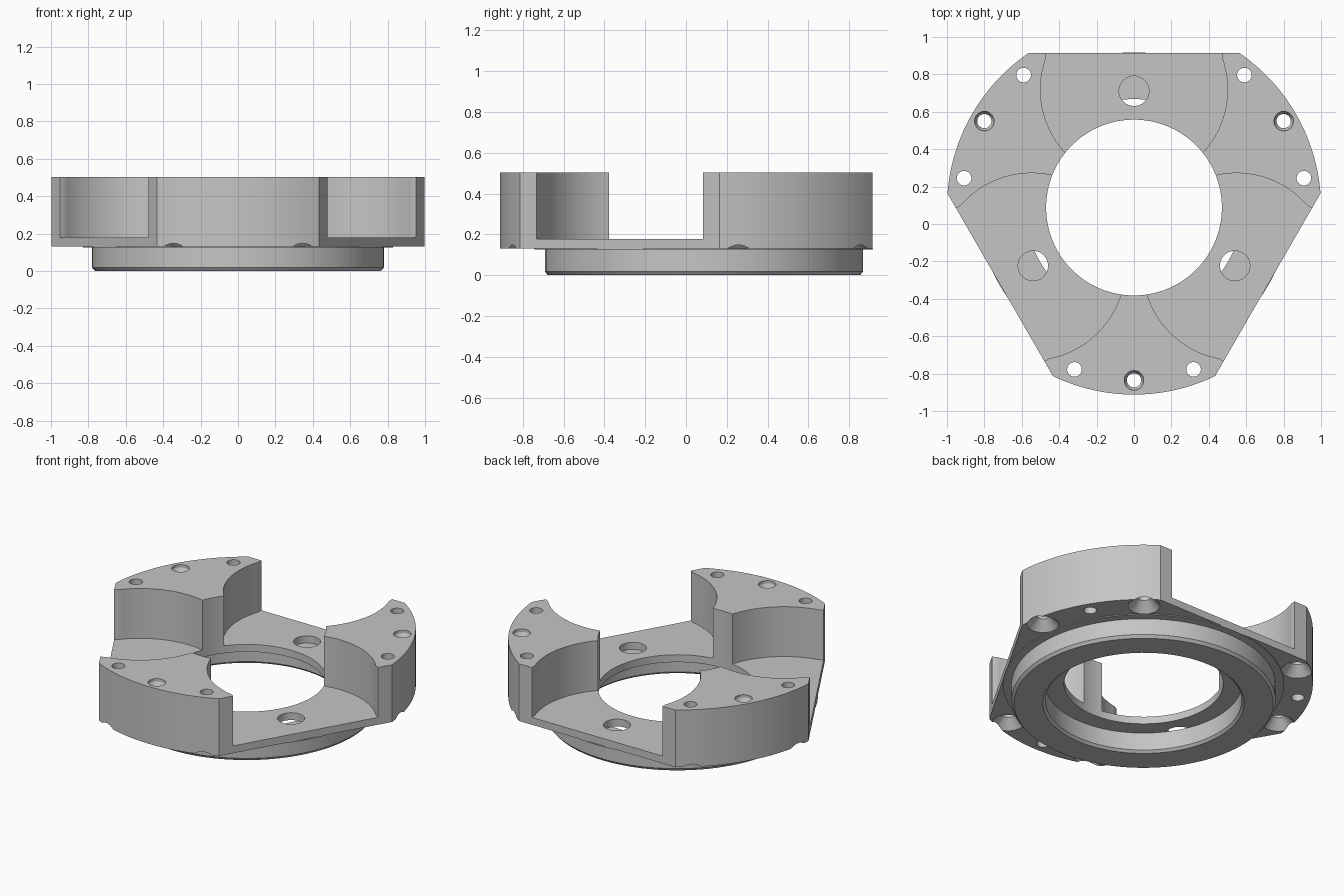
import bpy, bmesh, math
from mathutils import Matrix

if "Cube" in bpy.data.objects:
    bpy.data.objects.remove(bpy.data.objects["Cube"])

CY = 0.088                      # y of the common axis
TAU = math.tau
Z0, FLOOR, TOP = 0.13, 0.178, 0.503
BORE, FLAT, PR, PC = 0.47, 0.826, 0.5, 0.632   # bore, flat, pocket radius and centre

metal = bpy.data.materials.new("grey metal")
metal.diffuse_color = (0.56, 0.56, 0.56, 1)
metal.use_nodes = True
metal.node_tree.nodes["Principled BSDF"].inputs["Base Color"].default_value = metal.diffuse_color


def finish(name, bm):
    bmesh.ops.recalc_face_normals(bm, faces=bm.faces)
    me = bpy.data.meshes.new(name)
    bm.to_mesh(me)
    bm.free()
    me.materials.append(metal)
    ob = bpy.data.objects.new(name, me)
    bpy.context.collection.objects.link(ob)
    return ob


def lathe(name, profile, x=0.0, y=0.0, steps=96, closed=True):
    """Spin a (radius, z) profile; an open profile gets end caps."""
    bm = bmesh.new()
    rings = [[bm.verts.new((x + r * math.cos(TAU * i / steps),
                            y + CY + r * math.sin(TAU * i / steps), z))
              for i in range(steps)] for r, z in profile]
    pairs = list(zip(rings, rings[1:]))
    if closed:
        pairs.append((rings[-1], rings[0]))
    else:
        bm.faces.new(rings[0])
        bm.faces.new(rings[-1])
    for a, b in pairs:
        for i in range(steps):
            j = (i + 1) % steps
            bm.faces.new((a[i], a[j], b[j], b[i]))
    return finish(name, bm)


def cut(body, cutter):
    mod = body.modifiers.new("cut", "BOOLEAN")
    mod.operation, mod.solver, mod.object = "DIFFERENCE", "EXACT", cutter
    bpy.context.view_layer.objects.active = body
    bpy.ops.object.modifier_apply(modifier=mod.name)
    bpy.data.objects.remove(cutter)


def smooth(ob):
    bpy.ops.object.select_all(action="DESELECT")
    ob.select_set(True)
    bpy.context.view_layer.objects.active = ob
    bpy.ops.object.shade_smooth_by_angle(angle=math.radians(25))


def polar(radius, degrees):
    a = math.radians(degrees)
    return radius * math.cos(a), radius * math.sin(a)


def arc(radius, a, b, n, cy=0.0):
    pts = [polar(radius, a + (b - a) * i / n) for i in range(n + 1)]
    return [(x, y + cy) for x, y in pts]


def turned(pts, degrees):
    c, s = polar(1, degrees)
    return [(x * c - y * s, x * s + y * c) for x, y in pts]


# Side wall of a pocket opening towards +y, from the bore out to the flat
by = (BORE ** 2 + PC ** 2 - PR ** 2) / (2 * PC)
bx = math.sqrt(BORE ** 2 - by ** 2)
b_ang = math.degrees(math.atan2(by, bx))
side = arc(PR, math.degrees(math.atan2(by - PC, bx)),
           math.degrees(math.acos(0.472 / PR)), 28, PC) + [(0.472, FLAT)]
mirror = [(-x, y) for x, y in side]
span = 60 - math.degrees(math.acos(FLAT))

# Outlines as runs of (points, shared with the neighbouring cell)
floor_cell = [(side, True), (mirror[::-1], True),
              (arc(BORE, 180 - b_ang, b_ang, 28), False)]
pillar_cell = [(side, True), (arc(1.0, 30 + span, 30 - span, 28), False),
               (turned(mirror, -120)[::-1], True),
               (arc(BORE, 60 - b_ang, b_ang, 6), False)]


def add_cell(bm, runs, turn, tall):
    loop = []
    for pts, shared in runs:
        pts = turned(pts, turn)
        for i, p in enumerate(pts):
            if loop and math.dist(p, loop[-1][0]) < 1e-5:
                loop.pop()
            loop.append((p, shared and i < len(pts) - 1))
    if math.dist(loop[0][0], loop[-1][0]) < 1e-5:
        loop.pop()

    def face(pts):
        bm.faces.new([bm.verts.new(p) for p in pts])

    for z in (Z0, TOP if tall else FLOOR):
        face([(x, y, z) for (x, y), _ in loop])
    for i, ((x, y), shared) in enumerate(loop):
        u, v = loop[(i + 1) % len(loop)][0]
        bands = [] if shared else [(Z0, FLOOR)]
        if tall:
            bands.append((FLOOR, TOP))
        for lo, hi in bands:
            face([(x, y, lo), (u, v, lo), (u, v, hi), (x, y, hi)])


# Body: three tall pillars joined by three thin pocket floors
bm = bmesh.new()
for turn in (0, 120, 240):
    add_cell(bm, floor_cell, turn, False)
    add_cell(bm, pillar_cell, turn, True)
bmesh.ops.remove_doubles(bm, verts=bm.verts, dist=1e-4)
bm.transform(Matrix.Translation((0, CY, 0)))
body = finish("body", bm)

# Pocket floor holes
for mid in (90, 210, 330):
    x, y = polar(0.623, mid)
    cut(body, lathe("cutter", [(0.08, 0), (0.08, 0.3)], x, y, 40, False))

# Pillar holes: one flared at the top, two countersunk from below
for mid in (-90, 30, 150):
    x, y = polar(0.924, mid)
    cut(body, lathe("cutter", [(0.038, 0), (0.038, 0.46), (0.052, 0.485),
                               (0.052, 0.6)], x, y, 32, False))
    for off in (-20.2, 20.2):
        x, y = polar(0.922, mid + off)
        cut(body, lathe("cutter", [(0.095, 0), (0.095, Z0), (0.039, 0.19),
                                   (0.039, 0.6)], x, y, 32, False))
smooth(body)

# Locating ring under the body, with a thin shoulder and chamfered rims
ring = lathe("locating_ring", [
    (0.595, 0), (0.765, 0), (0.78, 0.018), (0.78, 0.125), (0.83, 0.125),
    (0.83, 0.131), (0.58, 0.131), (0.58, 0.015)])
smooth(ring)
